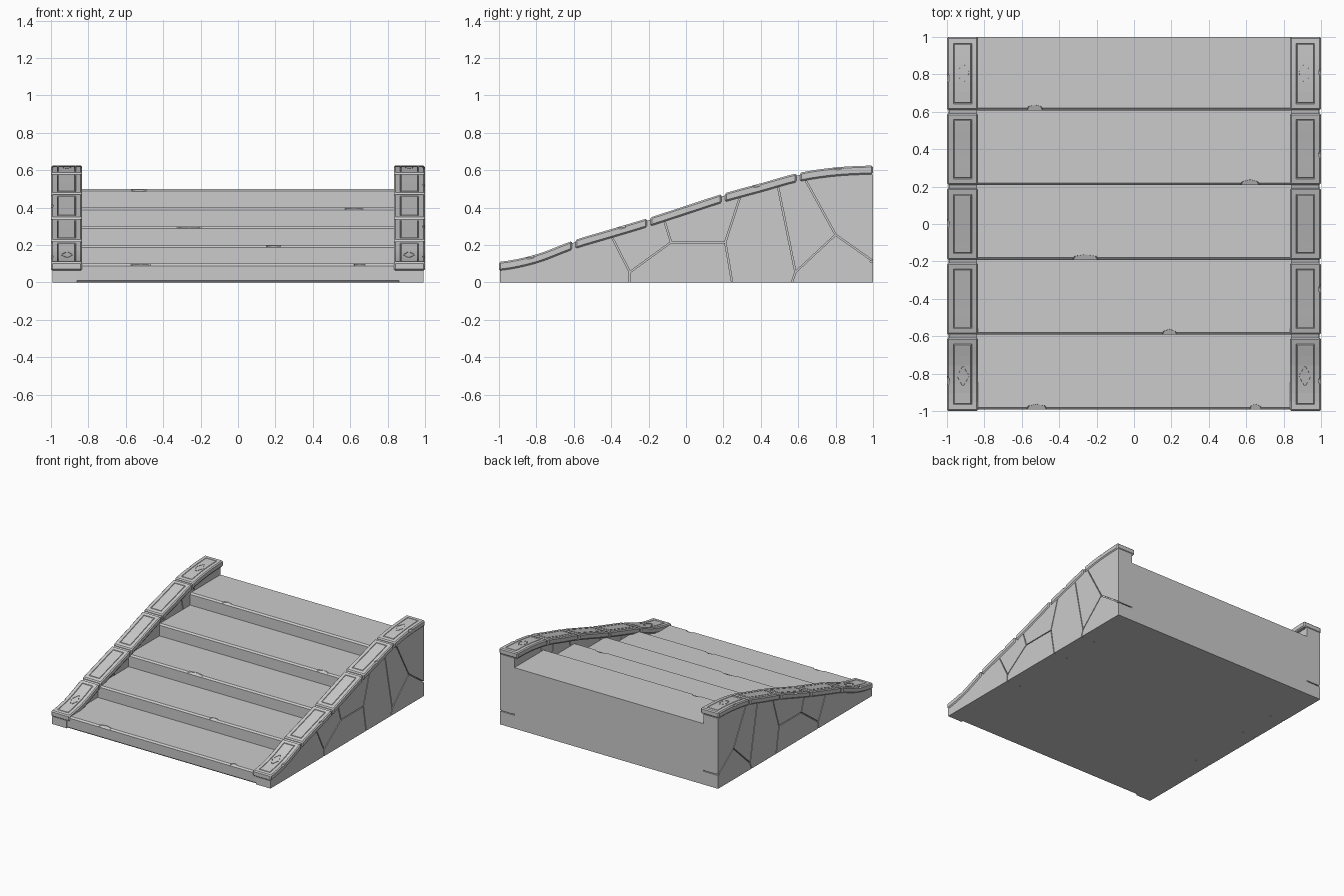
import bpy, bmesh, math
from mathutils import Vector, Matrix

cube = bpy.data.objects.get("Cube")
if cube:
    bpy.data.objects.remove(cube)

stone = bpy.data.materials.new("grey_stone")
stone.use_nodes = True
GREY = (0.6, 0.6, 0.6, 1)
stone.diffuse_color = GREY
stone.node_tree.nodes["Principled BSDF"].inputs["Base Color"].default_value = GREY

# Height of the coping's top every 0.2 along the stair
RISE = [.11, .15, .225, .285, .345, .41, .475, .53, .585, .615, .625]


def height(y):
    t = min(max((y + 1) * 5, 0), 9.9999)
    i = int(t)
    f = t - i
    a, b, c, d = (RISE[min(max(i + k, 0), 10)] for k in (-1, 0, 1, 2))
    return b + f * (c - a) / 2 + f * f * (a - 2.5 * b + 2 * c - d / 2) \
        + f ** 3 * (1.5 * (b - c) + (d - a) / 2)


def finish(name, bm):
    bmesh.ops.recalc_face_normals(bm, faces=bm.faces)
    mesh = bpy.data.meshes.new(name)
    bm.to_mesh(mesh)
    bm.free()
    mesh.materials.append(stone)
    obj = bpy.data.objects.new(name, mesh)
    bpy.context.collection.objects.link(obj)
    return obj


def extrude_profile(points, x0, x1):
    """Solid from a (y, z) outline, swept along x."""
    bm = bmesh.new()
    face = bm.faces.new([bm.verts.new((x0, y, z)) for y, z in points])
    out = bmesh.ops.extrude_face_region(bm, geom=[face])
    moved = [v for v in out["geom"] if isinstance(v, bmesh.types.BMVert)]
    bmesh.ops.translate(bm, verts=moved, vec=(x1 - x0, 0, 0))
    bmesh.ops.recalc_face_normals(bm, faces=bm.faces)
    return bm


def carve(obj, cutter_bm):
    """Subtract helper shapes from a part."""
    cutter = finish(obj.name + "_cutter", cutter_bm)
    cutter.hide_render = True
    cutter.hide_set(True)
    mod = obj.modifiers.new("carving", "BOOLEAN")
    mod.object = cutter
    mod.operation = "DIFFERENCE"
    mod.solver = "EXACT"
    mod.use_self = True
    bpy.context.view_layer.objects.active = obj
    bpy.ops.object.modifier_apply(modifier=mod.name)
    bpy.data.objects.remove(cutter)


def band(y0, y1, top, bottom, steps):
    """Outline following the coping curve between two offsets below it."""
    ys = [y0 + (y1 - y0) * i / steps for i in range(steps + 1)]
    return [(y, height(y) - top) for y in ys] + \
        [(y, height(y) - bottom) for y in reversed(ys)]


# Staircase block with chamfered nosings
CH = 0.012
outline = [(1, 0), (-.98, 0), (-.99, .01)]
for i in range(5):
    y, z = -.992 + .4 * i, .1 * (i + 1)
    if i:
        outline += [(y, z - .1)]
    outline += [(y, z - CH), (y + CH, z)]
outline += [(1, .5)]
stairs = finish("stairs", extrude_profile(outline, -.86, .86))

# Worn chips along the nosings
chips = bmesh.new()
for step, x, w in ((0, -.52, .14), (0, .65, .08), (1, .19, .1),
                   (2, -.26, .18), (3, .62, .13), (4, -.53, .11)):
    place = Matrix.Translation((x, -.992 + .4 * step, .1 * (step + 1))) \
        @ Matrix.Rotation(math.radians(20), 4, "X") \
        @ Matrix.Diagonal((w / 2, .036, .012, 1))
    bmesh.ops.create_cone(chips, cap_ends=True, segments=7, radius1=.75,
                          radius2=1.1, depth=2, matrix=place)
carve(stairs, chips)

# Joints between the wall stones, as (y, z) segments
JOINTS = [(-.40, .25, -.30, .055), (-.30, .055, -.305, -.02),
          (-.30, .055, -.08, .215), (-.08, .215, -.125, .36),
          (-.08, .215, .21, .215), (.21, .215, .30, .49),
          (.21, .215, .25, -.02), (.48, .57, .585, .055),
          (.585, .055, .56, -.02), (.585, .055, .80, .255),
          (.80, .255, .61, .6), (.80, .255, 1.02, .10)]

# Edge chips on the copings, as (side, y)
NICKS = [(-1, .78), (-1, 0), (-1, -.84), (1, .81), (1, .37), (1, -.35), (1, -.84)]

for side, word in ((1, "left"), (-1, "right")):
    # Side wall with carved joints
    walls = [(-.995, 0)] + band(-.995, 1, .047, 1, 40)[:41] + [(1, 0)]
    wall = finish(word + "_wall", extrude_profile(walls, side * .86, side * .992))
    grooves = bmesh.new()
    for y0, z0, y1, z1 in JOINTS:
        run = Vector((0, y1 - y0, z1 - z0))
        turn = Matrix.Rotation(math.atan2(run.z, run.y), 4, "X")
        for x in (.86, .992):
            bmesh.ops.create_cube(grooves, size=1, matrix=Matrix.Translation(
                (side * x, (y0 + y1) / 2, (z0 + z1) / 2)) @ turn
                @ Matrix.Diagonal((.03, run.length + .004, .007, 1)))
    # The last joint wraps onto the back face
    bmesh.ops.create_cube(grooves, size=1, matrix=Matrix.Translation(
        (side * .925, 1, .112)) @ Matrix.Diagonal((.2, .03, .007, 1)))
    carve(wall, grooves)

    # Recessed mortar strip showing between the copings
    finish(word + "_coping_core",
           extrude_profile(band(-.985, .985, .012, .05, 40), side * .84, side * .99))

    # Five curved coping stones with engraved borders
    for n in range(5):
        y0, y1 = -1 + .4 * n, -.6 + .4 * n
        y0 += .009 if n else 0
        y1 -= .009 if n < 4 else 0
        bm = extrude_profile(band(y0, y1, 0, .047, 8), side * .833, side)
        sharp = [e for e in bm.edges if e.calc_face_angle(0) > .8]
        bmesh.ops.bevel(bm, geom=sharp, offset=.008, segments=1, affect="EDGES")
        bm.normal_update()
        for width, depth in ((.026, 0), (.003, -.005), (.003, .005)):
            tops = [f for f in bm.faces if f.normal.z > .5 and f.calc_area() > .003] \
                if depth == 0 else tops
            bmesh.ops.inset_region(bm, faces=tops, thickness=width, depth=depth,
                                   use_even_offset=True)
        coping = finish(f"{word}_coping_{n + 1}", bm)

        # Chipped edges, and a diamond engraved on the end stones
        cuts = bmesh.new()
        for s, y in NICKS:
            if s == side and y0 < y < y1:
                bmesh.ops.create_icosphere(cuts, subdivisions=1, radius=1,
                    matrix=Matrix.Translation((s * 1.005, y, height(y) + .004))
                    @ Matrix.Diagonal((.022, .035, .022, 1)))
        if n in (0, 4):
            y = .81 if n else -.81
            slope = math.atan((height(y + .04) - height(y - .04)) / .08)
            place = Matrix.Translation((side * .914, y, height(y))) \
                @ Matrix.Rotation(slope, 4, "X")
            for sx in (-1, 1):
                for sy in (-1, 1):
                    bmesh.ops.create_cube(cuts, size=1, matrix=place
                        @ Matrix.Translation((sx * .016, sy * .03, 0))
                        @ Matrix.Rotation(-sx * sy * math.atan2(.06, .032), 4, "Z")
                        @ Matrix.Diagonal((.055, .004, .01, 1)))
        if cuts.verts:
            carve(coping, cuts)
        else:
            cuts.free()
